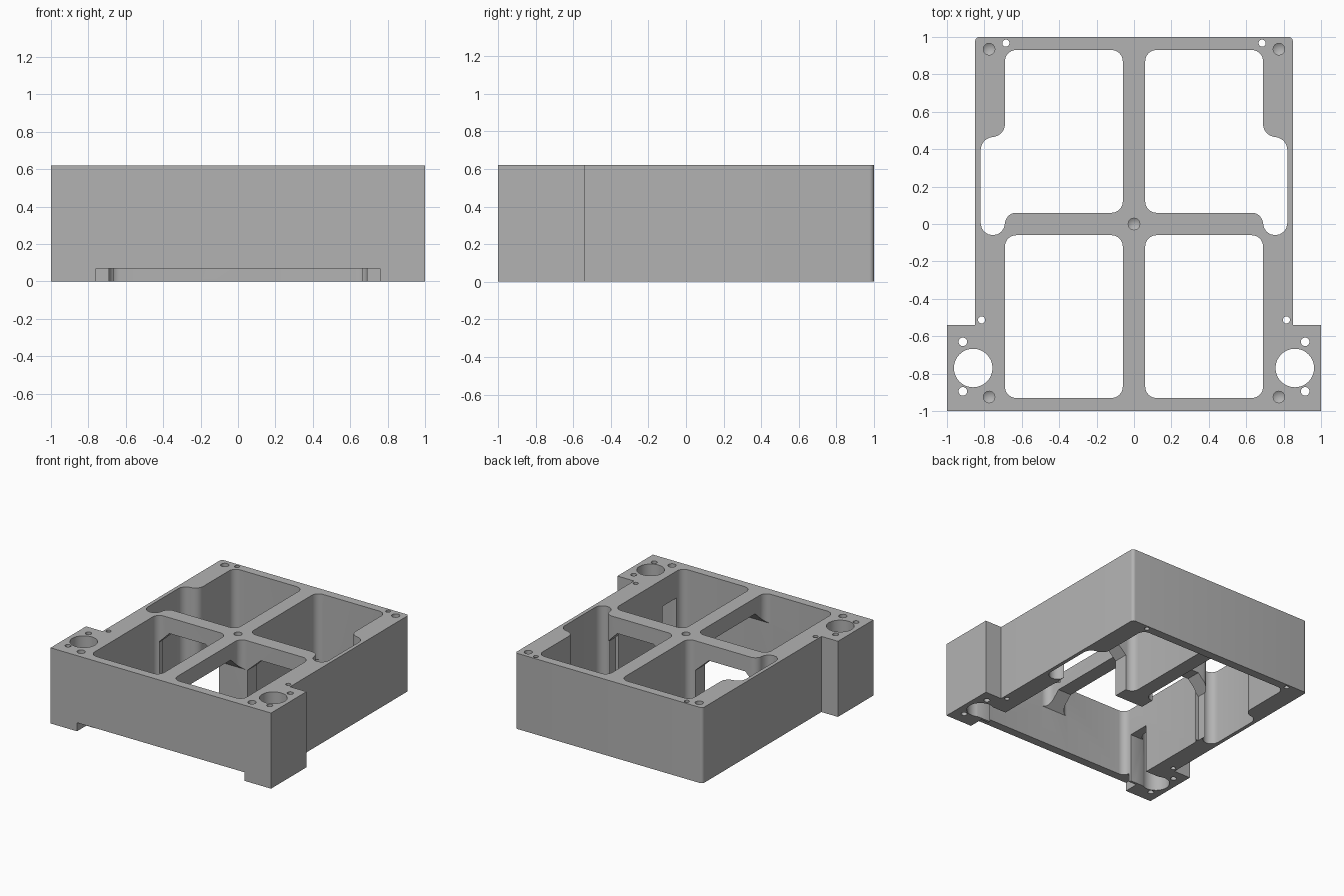
import bpy, bmesh, math
from mathutils import Vector

if "Cube" in bpy.data.objects:
    bpy.data.objects.remove(bpy.data.objects["Cube"])

H = 0.62   # block height
metal = bpy.data.materials.new("grey metal")
metal.diffuse_color = (0.45, 0.45, 0.45, 1)
metal.use_nodes = True
metal.node_tree.nodes["Principled BSDF"].inputs["Base Color"].default_value = metal.diffuse_color


def arc(cx, cy, r, a0, a1, n=8):
    return [(cx + r * math.cos(math.radians(a0 + (a1 - a0) * i / n)),
             cy + r * math.sin(math.radians(a0 + (a1 - a0) * i / n))) for i in range(n + 1)]


def rounded_rect(x0, x1, y0, y1, r):
    return (arc(x1 - r, y1 - r, r, 0, 90) + arc(x0 + r, y1 - r, r, 90, 180)
            + arc(x0 + r, y0 + r, r, 180, 270) + arc(x1 - r, y0 + r, r, 270, 360))


def prism(name, pts, lo, hi, place=lambda u, v, w: (u, v, w)):
    """Extrude a 2D profile (u, v) from w = lo to w = hi."""
    bm = bmesh.new()
    clean = [p for i, p in enumerate(pts)
             if (Vector(p) - Vector(pts[i - 1])).length > 1e-5]
    a = [bm.verts.new(place(u, v, lo)) for u, v in clean]
    b = [bm.verts.new(place(u, v, hi)) for u, v in clean]
    bm.faces.new(a)
    bm.faces.new(b)
    n = len(a)
    for i in range(n):
        bm.faces.new((a[i], a[(i + 1) % n], b[(i + 1) % n], b[i]))
    bmesh.ops.recalc_face_normals(bm, faces=bm.faces)
    me = bpy.data.meshes.new(name)
    bm.to_mesh(me)
    bm.free()
    ob = bpy.data.objects.new(name, me)
    bpy.context.collection.objects.link(ob)
    return ob


def box(name, x0, x1, y0, y1, z0, z1):
    return prism(name, [(x0, y0), (x1, y0), (x1, y1), (x0, y1)], z0, z1)


def drill(name, x, y, r, z0, n=24):
    return prism(name, arc(x, y, r, 0, 360, n)[:-1], z0, H + 0.1)


def blind_hole(x, y, r=0.031, depth=0.2):
    """Blind hole with a conical drill tip."""
    ob = drill("blind_hole_cutter", x, y, r, H - depth)
    bm = bmesh.new()
    bm.from_mesh(ob.data)
    bottom = [f for f in bm.faces if len(f.verts) > 4 and f.calc_center_median().z < H]
    tip = bmesh.ops.poke(bm, faces=bottom)["verts"][0]
    tip.co.z -= 0.02
    bm.to_mesh(ob.data)
    bm.free()
    return ob


# Block with two front ears and softened back corners
body = prism("housing", [(-1, -1), (1, -1), (1, -0.54), (0.85, -0.54)]
             + arc(0.825, 0.975, 0.025, 0, 90, 6) + arc(-0.825, 0.975, 0.025, 90, 180, 6)
             + [(-0.85, -0.54), (-1, -0.54)], 0, H)
body.data.materials.append(metal)
cutters = []

# Back window with a bulge into the side wall
back_window = (arc(0.12, 0.12, 0.06, 180, 270) + arc(0.63, 0.0, 0.06, 90, 0)
               + arc(0.755, 0.005, 0.065, 180, 360) + arc(0.75, 0.395, 0.07, 0, 90)
               + arc(0.76, 0.535, 0.07, 270, 180)
               + arc(0.63, 0.87, 0.06, 0, 90) + arc(0.12, 0.87, 0.06, 90, 180))
front_window = rounded_rect(0.06, 0.69, -0.93, -0.06, 0.06)

for s in (1, -1):
    cutters += [
        prism("back_window_cutter", [(s * x, y) for x, y in back_window], -0.1, H + 0.1),
        prism("front_window_cutter", [(s * x, y) for x, y in front_window], -0.1, H + 0.1),
        # Arch under each cross rib
        prism("side_arch_cutter",
              [(s * x, z) for x, z in ((0.13, -0.1), (0.13, 0.38), (0.25, 0.49),
                                       (0.58, 0.49), (0.69, 0.38), (0.69, -0.1))],
              -0.07, 0.07, lambda u, v, w: (u, w, v)),
        # Large bores and the slots joining them to the front windows
        drill("bore_cutter", s * 0.86, -0.77, 0.103, -0.1, 48),
        prism("slot_cutter", [(s * x, y) for x, y in
                              ((0.6, -0.86), (0.86, -0.86), (0.86, -0.68), (0.6, -0.68))], -0.1, 0.4),
    ]
    # Small through holes
    for x, y, r in ((0.685, 0.967, 0.019), (0.815, -0.513, 0.019),
                    (0.915, -0.63, 0.023), (0.915, -0.895, 0.023)):
        cutters.append(drill("pin_hole_cutter", s * x, y, r, -0.1))
    # Blind corner holes
    for y in (0.935, -0.925):
        cutters.append(blind_hole(s * 0.775, y))
cutters.append(blind_hole(0, 0))

# Arch under the front rib, relief under the back rib, notch in the front wall
cutters.append(prism("front_arch_cutter",
                     [(-0.93, -0.1), (-0.93, 0.38), (-0.81, 0.49), (-0.18, 0.49),
                      (-0.06, 0.38), (-0.06, -0.1)],
                     -0.13, 0.13, lambda u, v, w: (w, u, v)))
cutters.append(box("rib_relief_cutter", -0.2, 0.2, -0.3, 0.93, -0.1, 0.08))
cutters.append(box("front_notch_cutter", -0.76, 0.76, -1.1, -0.88, -0.1, 0.07))

# Cut everything out of the block
for c in cutters:
    c.hide_render = True
    m = body.modifiers.new(c.name, "BOOLEAN")
    m.operation = "DIFFERENCE"
    m.solver = "EXACT"
    m.object = c
dg = bpy.context.evaluated_depsgraph_get()
result = bpy.data.meshes.new_from_object(body.evaluated_get(dg))
body.modifiers.clear()
body.data = result
for c in cutters:
    bpy.data.objects.remove(c, do_unlink=True)
result.materials.clear()
result.materials.append(metal)
for p in result.polygons:
    p.material_index = 0

bpy.ops.object.select_all(action="DESELECT")
body.select_set(True)
bpy.context.view_layer.objects.active = body
bpy.ops.object.shade_smooth_by_angle(angle=math.radians(30))
